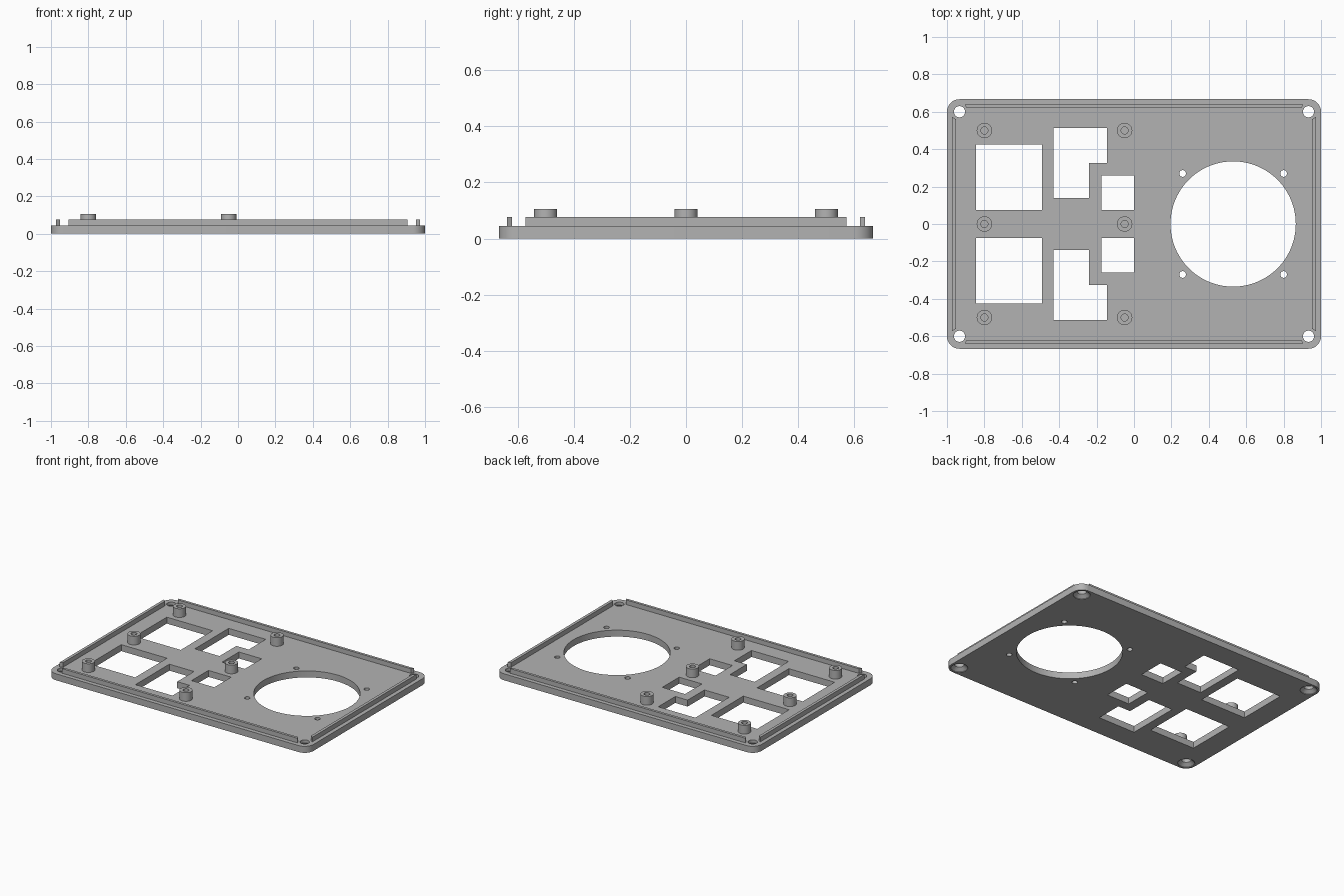
import bpy, bmesh
from math import sin, cos, pi

old = bpy.data.objects.get("Cube")
if old:
    bpy.data.objects.remove(old, do_unlink=True)

FLOOR, LIP_TOP, POST_TOP = 0.045, 0.077, 0.105

grey = bpy.data.materials.new("plain_grey")
grey.use_nodes = True
colour = (0.45, 0.45, 0.45, 1)
grey.diffuse_color = colour
grey.node_tree.nodes["Principled BSDF"].inputs["Base Color"].default_value = colour


def circle(x, y, r, n=32):
    return [(x + r * cos(2 * pi * i / n), y + r * sin(2 * pi * i / n)) for i in range(n)]


def rect(x0, x1, y0, y1):
    return [(x0, y0), (x1, y0), (x1, y1), (x0, y1)]


def rounded_rect(hx, hy, r, n=8):
    pts = []
    for q, (sx, sy) in enumerate([(1, 1), (-1, 1), (-1, -1), (1, -1)]):
        for i in range(n + 1):
            a = (q + i / n) * pi / 2
            pts.append((sx * (hx - r) + r * cos(a), sy * (hy - r) + r * sin(a)))
    return pts


def loft(bm, layers):
    """Bridge outlines of equal length, each at its own height, and cap both ends."""
    rings = [[bm.verts.new((x, y, z)) for x, y in pts] for pts, z in layers]
    n = len(rings[0])
    faces = [bm.faces.new(rings[0][::-1]), bm.faces.new(rings[-1])]
    for a, b in zip(rings, rings[1:]):
        for i in range(n):
            j = (i + 1) % n
            faces.append(bm.faces.new((a[i], a[j], b[j], b[i])))
    bmesh.ops.recalc_face_normals(bm, faces=faces)


def finish(name, bm):
    mesh = bpy.data.meshes.new(name)
    bm.to_mesh(mesh)
    bm.free()
    obj = bpy.data.objects.new(name, mesh)
    bpy.context.collection.objects.link(obj)
    mesh.materials.append(grey)
    return obj


def activate(obj):
    bpy.ops.object.select_all(action="DESELECT")
    obj.select_set(True)
    bpy.context.view_layer.objects.active = obj


# Base plate with rounded corners
bm = bmesh.new()
outline = rounded_rect(1, 0.667, 0.067)
loft(bm, [(outline, 0), (outline, FLOOR)])
plate = finish("base_plate", bm)

# All openings in one cutter
bm = bmesh.new()


def cut(pts):
    loft(bm, [(pts, -0.1), (pts, 0.2)])


for s in (1, -1):
    cut(rect(-0.845, -0.493, s * 0.075, s * 0.425))
    cut(rect(-0.175, 0, s * 0.075, s * 0.26))
    ell = [(-0.43, 0.14), (-0.24, 0.14), (-0.24, 0.325),
           (-0.145, 0.325), (-0.145, 0.512), (-0.43, 0.512)]
    cut([(x, s * y) for x, y in ell])
cut(circle(0.53, 0, 0.335, 96))
for sx in (1, -1):
    for sy in (1, -1):
        cut(circle(0.53 + sx * 0.27, sy * 0.27, 0.018, 24))
        # Corner screw holes, countersunk underneath
        wide = circle(sx * 0.933, sy * 0.6, 0.054)
        narrow = circle(sx * 0.933, sy * 0.6, 0.03)
        loft(bm, [(wide, -0.1), (wide, 0.004), (narrow, 0.024), (narrow, 0.2)])
cutter = finish("opening_cutter", bm)
cutter.hide_render = True

activate(plate)
mod = plate.modifiers.new("openings", "BOOLEAN")
mod.operation = "DIFFERENCE"
mod.solver = "EXACT"
mod.object = cutter
bpy.ops.object.modifier_apply(modifier=mod.name)
bpy.data.objects.remove(cutter, do_unlink=True)
bpy.ops.object.shade_smooth_by_angle()

# Locating lips along the four edges, with mitred ends
for side, s in (("back", 1), ("front", -1)):
    bm = bmesh.new()
    pts = [(-0.905, 0.638), (0.905, 0.638), (0.895, 0.62), (-0.895, 0.62)]
    pts = [(x, s * y) for x, y in pts]
    loft(bm, [(pts, FLOOR - 0.005), (pts, LIP_TOP)])
    finish(side + "_lip", bm)
for side, s in (("left", 1), ("right", -1)):
    bm = bmesh.new()
    pts = [(0.972, -0.572), (0.972, 0.572), (0.952, 0.56), (0.952, -0.56)]
    pts = [(s * x, y) for x, y in pts]
    loft(bm, [(pts, FLOOR - 0.005), (pts, LIP_TOP)])
    finish(side + "_lip", bm)

# Hollow mounting posts
for x in (-0.8, -0.05):
    for y in (-0.5, 0, 0.5):
        bm = bmesh.new()
        outer, inner = circle(x, y, 0.041), circle(x, y, 0.019)
        loft(bm, [(outer, FLOOR - 0.005), (outer, POST_TOP),
                  (inner, POST_TOP), (inner, FLOOR)])
        post = finish("mounting_post", bm)
        activate(post)
        bpy.ops.object.shade_smooth_by_angle()
